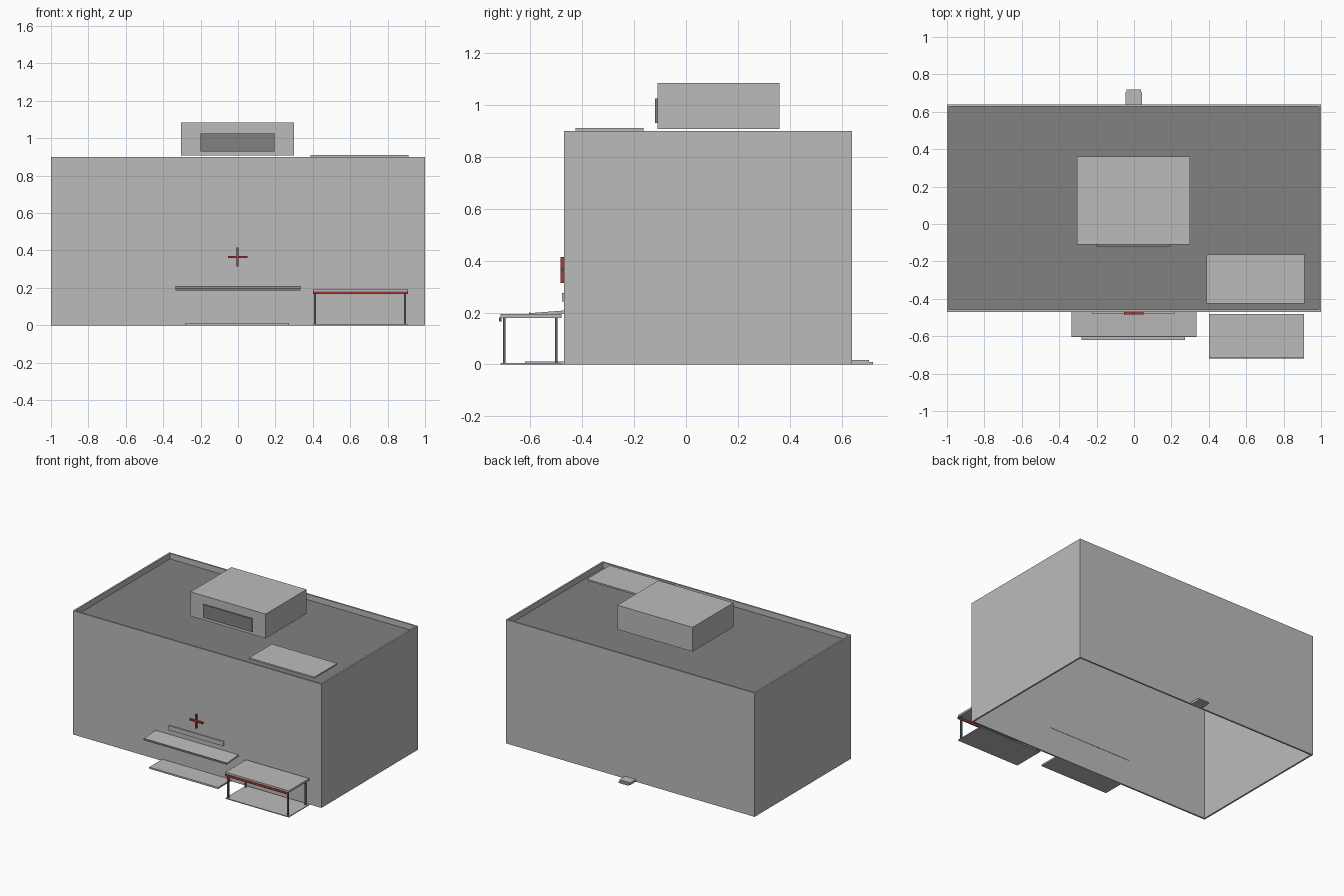
import bpy
import bmesh

cube = bpy.data.objects.get("Cube")
if cube:
    bpy.data.objects.remove(cube, do_unlink=True)


def material(name, r, g, b):
    m = bpy.data.materials.new(name)
    m.use_nodes = True
    m.diffuse_color = (r, g, b, 1)
    for node in m.node_tree.nodes:
        if node.type == 'BSDF_PRINCIPLED':
            node.inputs["Base Color"].default_value = (r, g, b, 1)
    return m


LIGHT = material("light grey", 0.5, 0.5, 0.5)
ROOF = material("roof grey", 0.22, 0.22, 0.22)
DARK = material("dark metal", 0.12, 0.12, 0.12)
RED = material("red", 0.42, 0.04, 0.04)


def box(name, mat, xs, ys, zs, rise=0):
    """Box between limits; rise lifts its rear (+y) edge to slope it."""
    bm = bmesh.new()
    bmesh.ops.create_cube(bm, size=1)
    for v in bm.verts:
        back = v.co.y > 0
        v.co = (xs[v.co.x > 0], ys[back], zs[v.co.z > 0] + rise * back)
    mesh = bpy.data.meshes.new(name)
    bm.to_mesh(mesh)
    bm.free()
    mesh.materials.append(mat)
    obj = bpy.data.objects.new(name, mesh)
    bpy.context.collection.objects.link(obj)
    return obj


# Main block: open-bottomed shell of four walls, with a sunken roof
FRONT, BACK, TOP, T = -0.47, 0.64, 0.9, 0.012
box("front_wall", LIGHT, (-1, 1), (FRONT, FRONT + T), (0, TOP))
box("back_wall", LIGHT, (-1, 1), (BACK - T, BACK), (0, TOP))
for side, x in (("right", -1), ("left", 1 - T)):
    box(side + "_wall", LIGHT, (x, x + T), (FRONT + T, BACK - T), (0, TOP))
box("roof_deck", ROOF, (-1 + T, 1 - T), (FRONT + T, BACK - T), (0.85, 0.86))

# Rooftop plant room with its front grille, and a flat roof panel
box("plant_room", LIGHT, (-0.305, 0.3), (-0.11, 0.36), (0.908, 1.085))
box("plant_room_grille", ROOF, (-0.2, 0.195), (-0.119, -0.11), (0.93, 1.025))
box("roof_panel", LIGHT, (0.387, 0.912), (-0.425, -0.163), (0.9, 0.911))

# Entrance: step, sloping canopy with fascia, sign board and cross
box("entrance_step", LIGHT, (-0.28, 0.273), (-0.62, FRONT), (0, 0.012))
box("entrance_canopy", LIGHT, (-0.335, 0.333), (-0.6, -0.456), (0.187, 0.198), 0.011)
box("canopy_fascia", ROOF, (-0.335, 0.333), (-0.605, -0.6), (0.187, 0.2))
box("sign_board", LIGHT, (-0.225, 0.218), (-0.478, FRONT), (0.242, 0.275))
box("cross_upright", RED, (-0.007, 0.003), (-0.484, FRONT), (0.315, 0.415))
box("cross_bar", RED, (-0.054, 0.05), (-0.483, FRONT), (0.36, 0.371))

# Roadside shelter: floor, four posts, roof and red fascia
box("shelter_floor", LIGHT, (0.4, 0.91), (-0.716, -0.48), (0, 0.006))
box("shelter_roof", LIGHT, (0.4, 0.91), (-0.716, -0.48), (0.18, 0.194))
box("shelter_fascia", RED, (0.4, 0.91), (-0.72, -0.712), (0.166, 0.181))
for depth, y in (("front", -0.706), ("back", -0.505)):
    for side, x in (("right", 0.406), ("left", 0.888)):
        box(f"shelter_{depth}_{side}_post", DARK, (x, x + 0.011), (y, y + 0.01), (0.006, 0.18))

# Rear door landing and lower step
box("rear_landing", LIGHT, (-0.045, 0.043), (BACK, 0.705), (0, 0.017))
box("rear_step", LIGHT, (-0.04, 0.038), (BACK, 0.72), (0, 0.009))
